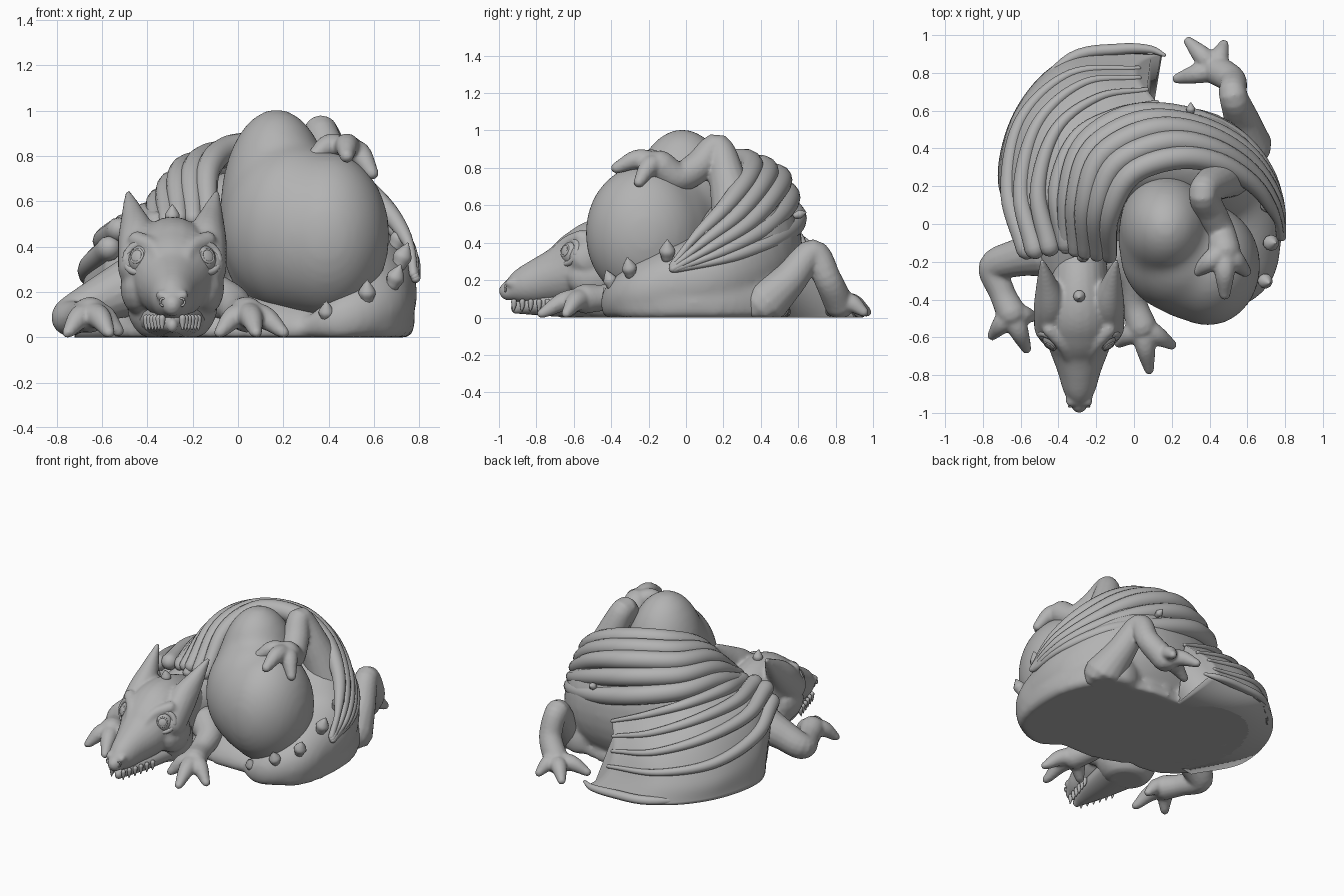
import bpy, bmesh, math
from mathutils import Vector

if "Cube" in bpy.data.objects:
    bpy.data.objects.remove(bpy.data.objects["Cube"], do_unlink=True)

stone = bpy.data.materials.new("stone grey")
stone.use_nodes = True
GREY = (0.45, 0.45, 0.45, 1)
stone.diffuse_color = GREY
stone.node_tree.nodes["Principled BSDF"].inputs["Base Color"].default_value = GREY


def finish(name, bm, voxel=0, smooth=0):
    """Flatten the underside on the ground, then make the smooth-shaded object."""
    for v in bm.verts:
        v.co.z = max(v.co.z, 0)
    bmesh.ops.recalc_face_normals(bm, faces=bm.faces)
    for f in bm.faces:
        f.smooth = True
    me = bpy.data.meshes.new(name)
    bm.to_mesh(me)
    bm.free()
    me.materials.append(stone)
    ob = bpy.data.objects.new(name, me)
    bpy.context.collection.objects.link(ob)
    if voxel:
        m = ob.modifiers.new("Blend", 'REMESH')
        m.mode, m.voxel_size, m.use_smooth_shade = 'VOXEL', voxel, True
        s = ob.modifiers.new("Soften", 'SMOOTH')
        s.factor, s.iterations = 0.5, smooth


def spline(vals, t):
    """Catmull-Rom value at t (0..1) through a list of vectors."""
    n = len(vals) - 1
    i = min(int(t * n), n - 1)
    u = t * n - i
    b, c = vals[i], vals[i + 1]
    a = vals[i - 1] if i else b * 2 - c
    d = vals[i + 2] if i + 2 <= n else c * 2 - b
    return 0.5 * (2 * b + (c - a) * u + (2 * a - 5 * b + 4 * c - d) * u * u + (3 * b - a - 3 * c + d) * u ** 3)


def tube(bm, pts, radii, seg=16, steps=6):
    """Rounded tube along pts; a radius is a number or (half width, half height)."""
    P = [Vector(p) for p in pts]
    R = [Vector(r if isinstance(r, tuple) else (r, r)) for r in radii]
    N = (len(P) - 1) * steps
    C = [spline(P, i / N) for i in range(N + 1)]
    W = [spline(R, i / N) for i in range(N + 1)]
    T = [(C[min(i + 1, N)] - C[max(i - 1, 0)]).normalized() for i in range(N + 1)]
    st = [(C[0] - T[0] * min(W[0]) * math.cos(a), W[0] * math.sin(a), T[0]) for a in (0.2, 0.6, 1.1)]
    st += list(zip(C, W, T))
    st += [(C[N] + T[N] * min(W[N]) * math.cos(a), W[N] * math.sin(a), T[N]) for a in (1.1, 0.6, 0.2)]
    rings, side = [], Vector((1, 0, 0))
    for c, w, t in st:
        s = t.cross(Vector((0, 0, 1)))
        if s.length > 0.25:
            side = s.normalized()
        else:
            side = (side - t * side.dot(t)).normalized()
        up = side.cross(t)
        rings.append([bm.verts.new(c + side * w.x * math.cos(q) + up * w.y * math.sin(q))
                      for q in (2 * math.pi * k / seg for k in range(seg))])
    for a, b in zip(rings, rings[1:]):
        for k in range(seg):
            bm.faces.new((a[k], a[(k + 1) % seg], b[(k + 1) % seg], b[k]))
    bm.faces.new(rings[0])
    bm.faces.new(rings[-1])


def ball(bm, c, r, seg=32):
    for v in bmesh.ops.create_uvsphere(bm, u_segments=seg, v_segments=seg // 2, radius=1)["verts"]:
        v.co = Vector((v.co.x * r[0], v.co.y * r[1], v.co.z * r[2])) + Vector(c)


def make(name, *args):
    bm = bmesh.new()
    tube(bm, *args)
    finish(name, bm)


# Egg: a tall lobe and a lower one, blended
bm = bmesh.new()
ball(bm, (0.17, -0.02, 0.56), (0.25, 0.28, 0.45))
ball(bm, (0.19, -0.08, 0.50), (0.275, 0.28, 0.42))
ball(bm, (0.25, -0.15, 0.48), (0.325, 0.325, 0.38))
ball(bm, (0.31, -0.18, 0.46), (0.31, 0.33, 0.37))
ball(bm, (0.39, -0.22, 0.45), (0.28, 0.32, 0.37))
finish("egg", bm, voxel=0.02, smooth=25)

# Curled body running into the tail, with the solid base under it
bm = bmesh.new()
tube(bm, [(-0.29, -0.40, 0.22), (-0.32, -0.12, 0.24), (-0.22, 0.20, 0.31), (0.02, 0.34, 0.36),
          (0.34, 0.33, 0.34), (0.54, 0.14, 0.22), (0.59, -0.1, 0.16), (0.57, -0.25, 0.12), (0.45, -0.35, 0.07),
          (0.30, -0.33, 0.04)],
     [0.15, (0.20, 0.24), (0.25, 0.30), (0.26, 0.38), (0.27, 0.35), (0.24, 0.25), (0.19, 0.2), (0.16, 0.16), (0.11, 0.12), 0.04], 28)
tube(bm, [(0.5, 0.4, 0.08), (0.62, 0.15, 0.08), (0.64, -0.1, 0.08), (0.58, -0.28, 0.07), (0.40, -0.36, 0.04)],
     [(0.16, 0.2), (0.15, 0.2), (0.13, 0.18), (0.12, 0.12), (0.08, 0.06)], 20)
ball(bm, (0.18, 0.1, 0.02), (0.58, 0.46, 0.22))
ball(bm, (-0.25, 0.25, 0.02), (0.42, 0.52, 0.3))
finish("body_and_tail", bm, voxel=0.02, smooth=6)


def between(rails, f, n=40):
    """A curve lying between several guide curves at fraction f."""
    G = [[Vector(p) for p in r] for r in rails]
    return [spline([spline(g, i / n) for g in G], f) for i in range(n + 1)]


# Upper wing: thick folds arching over the back to the far flank
upper = [[(-0.13, -0.17, 0.52), (-0.13, 0.04, 0.74), (-0.02, 0.26, 0.835), (0.22, 0.35, 0.82), (0.45, 0.32, 0.73),
          (0.64, 0.20, 0.58), (0.75, 0.04, 0.42), (0.775, -0.07, 0.28)],
         [(-0.26, -0.15, 0.53), (-0.26, 0.1, 0.71), (-0.17, 0.36, 0.76), (0.1, 0.50, 0.75), (0.38, 0.47, 0.66),
          (0.62, 0.33, 0.50), (0.77, 0.11, 0.36), (0.785, -0.07, 0.26)],
         [(-0.36, -0.12, 0.50), (-0.35, 0.16, 0.60), (-0.26, 0.42, 0.60), (-0.02, 0.57, 0.56), (0.28, 0.565, 0.48),
          (0.57, 0.44, 0.40), (0.75, 0.2, 0.31), (0.78, -0.05, 0.26)]]
FOLDS = 5
for k in range(FOLDS):
    path = between(upper, k / (FOLDS - 1), 24)
    rad = [0.02 + 0.043 * math.sin(math.pi * min(1, i / 24 + 0.12)) ** 0.8 for i in range(25)]
    make("upper_wing_fold_%d" % (k + 1), path, rad, 14, 2)


# Lower wing: a drape from the back to the ground, with a scalloped trailing edge
lower = [[(-0.36, -0.1, 0.50), (-0.41, 0.18, 0.55), (-0.31, 0.46, 0.53), (-0.10, 0.59, 0.45), (0.12, 0.645, 0.37)],
         [(-0.52, -0.13, 0.48), (-0.59, 0.18, 0.43), (-0.50, 0.53, 0.38), (-0.26, 0.74, 0.30), (0.03, 0.77, 0.24)],
         [(-0.58, -0.13, 0.32), (-0.69, 0.18, 0.22), (-0.63, 0.56, 0.15), (-0.36, 0.82, 0.13), (0.04, 0.85, 0.10)],
         [(-0.56, -0.1, 0.0), (-0.72, 0.22, 0.0), (-0.62, 0.62, 0.0), (-0.33, 0.89, 0.0), (0.15, 0.90, 0.0)]]
bm = bmesh.new()
rows = [[bm.verts.new(p) for p in between(lower, j / 24)] for j in range(25)]
rows.append([bm.verts.new((v.co.x * 0.6, v.co.y * 0.6, 0)) for v in rows[-1]])
for a, b in zip(rows, rows[1:]):
    for i in range(40):
        bm.faces.new((a[i], a[i + 1], b[i + 1], b[i]))
for col in (0, -1):
    bm.faces.new([r[col] for r in rows])
finish("lower_wing_drape", bm)
for k, f in enumerate((0.0, 0.17, 0.35, 0.55)):
    path = between(lower, f, 20)
    rad = [0.055 - 0.043 * i / 20 for i in range(21)]
    make("lower_wing_fold_%d" % (k + 1), path, rad, 12, 2)
make("lower_wing_rim", [(-0.56, 0.66, 0.02), (-0.33, 0.88, 0.02), (-0.08, 0.925, 0.02), (0.08, 0.925, 0.02), (0.16, 0.895, 0.03)],
     [0.02, 0.03, 0.03, 0.022, 0.01], 10)


# Limbs: an upper part, a lower part and three splayed toes
def limb(name, path, radii, toes, r=0.062, tip=0.028, arch=0.025):
    bm = bmesh.new()
    tube(bm, path, radii)
    w = Vector(path[-1])
    for t in toes:
        t = Vector(t)
        mid = w.lerp(t, 0.5) + Vector((0, 0, arch))
        tube(bm, [w, mid, t], [r, r * 0.85, tip], 12)
    finish(name, bm, voxel=0.011, smooth=4)


limb("right_arm", [(-0.48, -0.15, 0.22), (-0.62, -0.18, 0.16), (-0.74, -0.23, 0.09), (-0.70, -0.36, 0.09), (-0.65, -0.47, 0.1)],
     [0.13, 0.10, 0.085, 0.07, 0.08], [(-0.75, -0.59, 0.02), (-0.57, -0.66, 0.02), (-0.53, -0.49, 0.03)])
limb("left_arm", [(-0.12, -0.18, 0.18), (-0.03, -0.28, 0.15), (0.0, -0.42, 0.11), (0.04, -0.54, 0.1)],
     [0.11, 0.085, 0.07, 0.08], [(0.20, -0.64, 0.02), (0.08, -0.77, 0.02), (-0.08, -0.63, 0.02)])
limb("left_hind_leg", [(0.60, 0.42, 0.08), (0.57, 0.55, 0.20), (0.525, 0.68, 0.345), (0.52, 0.76, 0.2), (0.43, 0.82, 0.07)],
     [0.13, 0.095, 0.075, 0.075, 0.08], [(0.29, 0.965, 0.03), (0.475, 0.95, 0.03), (0.23, 0.77, 0.03)])
limb("right_hind_leg", [(0.52, 0.28, 0.45), (0.44, 0.23, 0.70), (0.365, 0.17, 0.91), (0.40, 0.07, 0.81), (0.455, -0.04, 0.75), (0.48, -0.14, 0.81)],
     [0.14, 0.105, 0.075, 0.085, 0.08, 0.085],
     [(0.335, -0.25, 0.80), (0.48, -0.37, 0.80), (0.59, -0.25, 0.725)], 0.065, 0.032, 0.04)

# Head: tapering skull and snout, cheeks, brows and swept-back ears
HX = -0.29
bm = bmesh.new()
tube(bm, [(HX, -0.16, 0.30), (HX, -0.32, 0.31), (HX, -0.45, 0.31), (HX, -0.55, 0.28), (HX, -0.66, 0.23),
          (HX, -0.78, 0.195), (HX, -0.88, 0.165), (HX, -0.955, 0.14)],
     [(0.14, 0.16), (0.16, 0.21), (0.19, 0.22), (0.195, 0.195), (0.16, 0.16), (0.115, 0.125), (0.085, 0.095), (0.045, 0.05)], 24)
ball(bm, (HX, -0.42, 0.14), (0.20, 0.18, 0.18))
for s in (-1, 1):
    tube(bm, [(HX + s * 0.165, -0.54, 0.30), (HX + s * 0.155, -0.42, 0.43), (HX + s * 0.175, -0.30, 0.54), (HX + s * 0.195, -0.20, 0.635)],
         [(0.075, 0.10), (0.085, 0.10), (0.05, 0.06), (0.014, 0.016)], 16)
    tube(bm, [(HX + s * 0.045, -0.76, 0.29), (HX + s * 0.08, -0.65, 0.39), (HX + s * 0.155, -0.56, 0.43)], [0.02, 0.035, 0.04], 12)
    ball(bm, (HX + s * 0.045, -0.935, 0.185), (0.028, 0.035, 0.025), 16)
    ball(bm, (HX + s * 0.15, -0.5, 0.22), (0.08, 0.14, 0.12), 16)
finish("head", bm, voxel=0.012, smooth=5)
make("lower_jaw", [(HX, -0.45, 0.08), (HX, -0.7, 0.075), (HX, -0.84, 0.065), (HX, -0.91, 0.05)],
     [(0.16, 0.09), (0.105, 0.07), (0.06, 0.05), (0.025, 0.03)])


# Eyes with lids, irises, nostril rims and teeth, mirrored across the head
for s, side in ((-1, "right"), (1, "left")):
    out = Vector((s * 0.5, -0.75, 0.3)).normalized()
    across = Vector((0, 0, 1)).cross(out).normalized()
    up = out.cross(across)
    c = Vector((HX + s * 0.125, -0.60, 0.34))
    bm = bmesh.new()
    ball(bm, c, (0.07, 0.07, 0.07), 24)
    finish(side + "_eye", bm)
    for nm, a0, a1, r in (("upper_lid", -0.15, math.pi + 0.15, 0.02), ("lower_lid", math.pi - 0.1, 2 * math.pi + 0.1, 0.016)):
        arc = [a0 + (a1 - a0) * i / 8 for i in range(9)]
        make(side + "_" + nm, [c + out * 0.03 + across * 0.074 * math.cos(a) + up * 0.066 * math.sin(a) for a in arc], [r] * 9, 10, 3)
    ring = [2 * math.pi * i / 12 for i in range(13)]
    make(side + "_iris", [c + out * 0.06 + across * 0.03 * math.cos(a) + up * 0.03 * math.sin(a) for a in ring], [0.006] * 13, 8, 2)
    n = Vector((HX + s * 0.04, -0.966, 0.155))
    make(side + "_nostril", [n + Vector((0.014 * math.cos(a), 0, 0.016 * math.sin(a))) for a in ring], [0.005] * 13, 8, 2)
    bm = bmesh.new()
    for i in range(6):
        p = Vector((HX + s * (0.045 + 0.014 * i), -0.92 + 0.045 * i, 0.085))
        tube(bm, [p, p - Vector((0, 0, 0.025)), p - Vector((0, 0.004, 0.05))], [0.015, 0.012, 0.004], 8, 3)
    finish(side + "_teeth", bm)

# Spikes down the forehead, back and tail: base point, lean, size
spikes = [((HX, -0.61, 0.39), (0, -0.3, 1), 0.022), ((HX, -0.51, 0.465), (0, -0.3, 1), 0.028),
          ((HX, -0.38, 0.525), (0, -0.2, 1), 0.034), ((HX + 0.02, -0.17, 0.48), (0, 0, 1), 0.035),
          ((0.705, 0.10, 0.42), (0.5, 0, 1), 0.045), ((0.72, -0.10, 0.34), (0.4, 0, 1), 0.045),
          ((0.69, -0.30, 0.25), (0.4, -0.2, 1), 0.042), ((0.57, -0.40, 0.185), (0, -0.4, 1), 0.04),
          ((0.39, -0.41, 0.10), (0, -0.5, 1), 0.036), ((0.3, 0.60, 0.55), (0, 1, 0.3), 0.025)]
for k, (p, d, r) in enumerate(spikes):
    p, d = Vector(p), Vector(d).normalized()
    make("spike_%d" % (k + 1), [p - d * r * 0.4, p + d * r * 0.4, p + d * r * 1.1, p + d * r * 1.7], [r * 0.75, r * 0.95, r * 0.6, r * 0.15], 10, 4)
